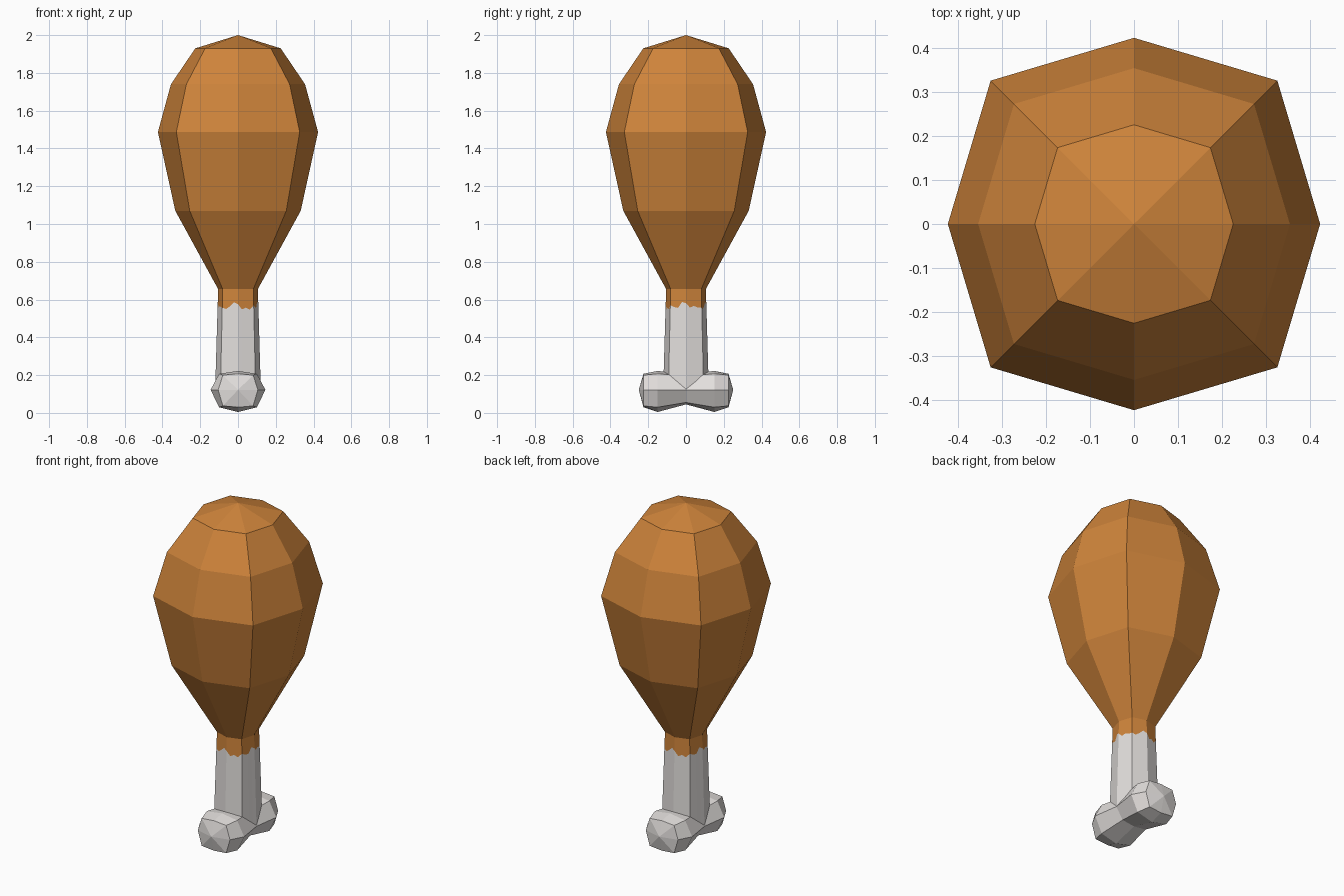
import bpy, math

if "Cube" in bpy.data.objects:
    bpy.data.objects.remove(bpy.data.objects["Cube"])


def material(name, rgb):
    m = bpy.data.materials.new(name)
    m.diffuse_color = (*rgb, 1)
    m.use_nodes = True
    m.node_tree.nodes["Principled BSDF"].inputs["Base Color"].default_value = m.diffuse_color
    return m


MEAT = material("roasted brown", (0.62, 0.23, 0.043))
BONE = material("bone white", (0.76, 0.73, 0.715))


def make(name, verts, faces, mats, indices=None):
    me = bpy.data.meshes.new(name)
    me.from_pydata(verts, [], faces)
    for m in mats:
        me.materials.append(m)
    if indices:
        for p, i in zip(me.polygons, indices):
            p.material_index = i
    ob = bpy.data.objects.new(name, me)
    bpy.context.collection.objects.link(ob)
    return ob


def bridge(rings, n):
    """Quads joining consecutive rings of n points."""
    return [(r * n + i, r * n + (i + 1) % n, (r + 1) * n + (i + 1) % n, (r + 1) * n + i)
            for r in range(rings - 1) for i in range(n)]


def octagon(r, sub=1):
    """Squarish octagon starting at the front left corner, sides split in sub."""
    c = []
    for i in range(8):
        a = math.radians(225 + 45 * i)
        s = r if i % 2 else r * 0.77 * math.sqrt(2)
        c.append((s * math.cos(a), s * math.sin(a)))
    out = []
    for i in range(8):
        (x0, y0), (x1, y1) = c[i], c[(i + 1) % 8]
        out += [(x0 + (x1 - x0) * k / sub, y0 + (y1 - y0) * k / sub) for k in range(sub)]
    return out


# Meat: faceted pear with a shallow pointed top
profile = [(0.105, 0.655), (0.332, 1.07), (0.424, 1.487), (0.355, 1.74), (0.226, 1.93)]
verts = [(x, y, z) for r, z in profile for x, y in octagon(r)]
faces = bridge(len(profile), 8)
top = len(verts)
verts.append((0, 0, 2.0))
faces += [(top - 8 + i, top - 8 + (i + 1) % 8, top) for i in range(8)]
make("meat", verts, faces, [MEAT])

# Shank: tapered bone shaft with a ragged collar of skin
rag_a = [.557, .55, .565, .585, .575, .548, .557, .547]
rag_b = [.57, .56, .556, .588, .58, .558, .566, .558]
rag = (rag_a + rag_b) * 2


def shank_radius(z):
    return 0.105 + (0.655 - z) * 0.033


verts = [(x, y, 0.12) for x, y in octagon(0.121, 4)]
for i, z in enumerate(rag):
    x, y = octagon(shank_radius(z), 4)[i]
    verts.append((x, y, z))
verts += [(x, y, 0.655) for x, y in octagon(0.105, 4)]
make("shank", verts, bridge(3, 32), [BONE, MEAT], [0] * 32 + [1] * 32)


# Knuckle: two faceted lobes along y with a narrow waist between them
def section(y, half, corner, z_top, z_up, z_low, z_bot):
    return [(half, y, 0.122), (corner, y, z_up), (0, y, z_top), (-corner, y, z_up),
            (-half, y, 0.122), (-corner, y, z_low), (0, y, z_bot), (corner, y, z_low)]


end = (0.105, 0.08, 0.207, 0.2, 0.037, 0.03)
lobe = (0.145, 0.1, 0.222, 0.207, 0.03, 0.005)
waist = (0.123, 0.08, 0.205, 0.195, 0.055, 0.045)
verts = []
for y, s in ((-0.225, end), (-0.15, lobe), (0, waist), (0.15, lobe), (0.225, end)):
    verts += section(y, *s)
faces = [tuple(reversed(f)) for f in bridge(5, 8)]
verts += [(0, -0.25, 0.122), (0, 0.25, 0.122)]
for i in range(8):
    j = (i + 1) % 8
    faces += [(i, j, 40), (32 + j, 32 + i, 41)]
knuckle = make("knuckle", verts, faces, [BONE])

# Make the knuckle normals point outwards
import bmesh
bm = bmesh.new()
bm.from_mesh(knuckle.data)
bmesh.ops.recalc_face_normals(bm, faces=bm.faces)
bm.to_mesh(knuckle.data)
bm.free()
